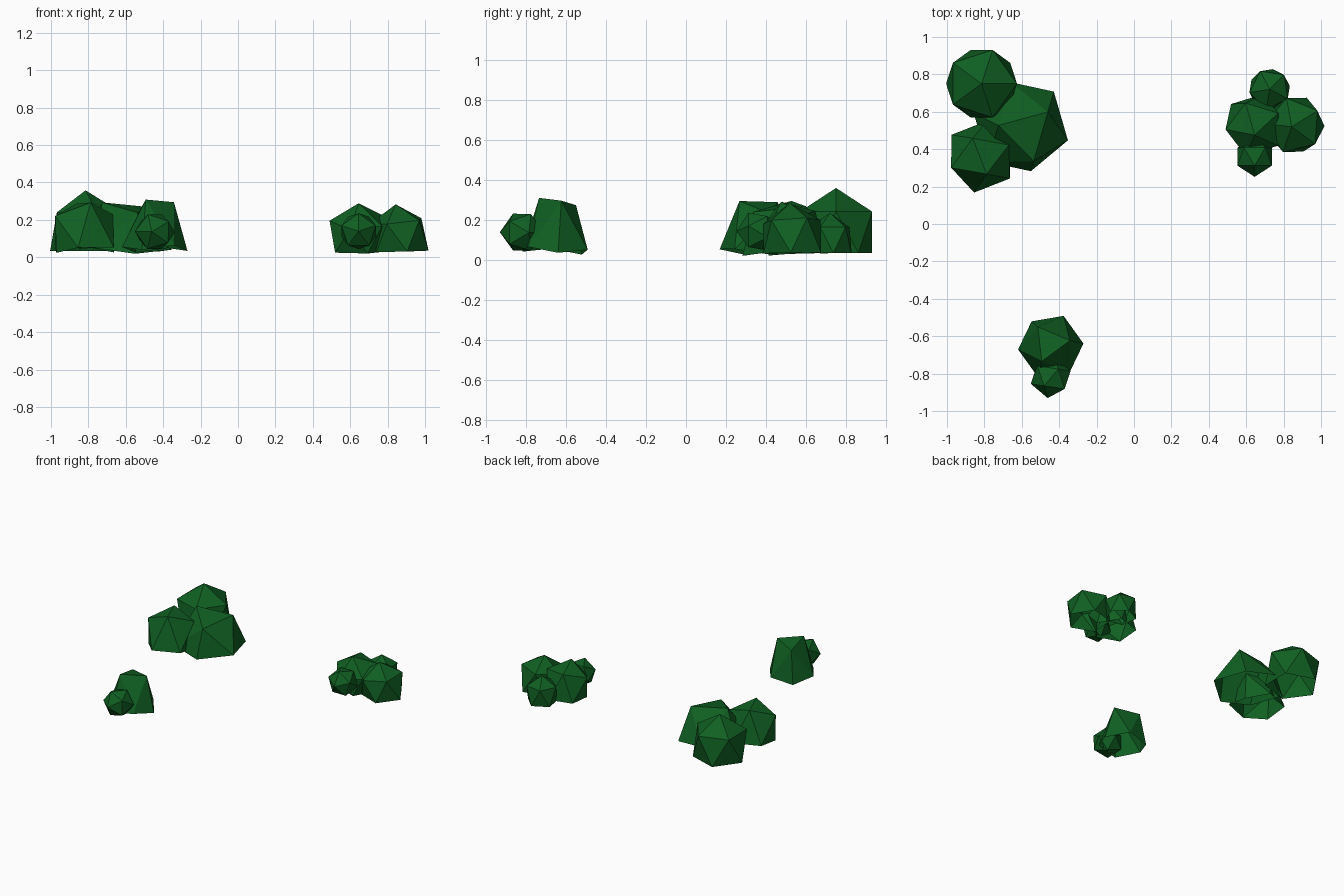
import bpy
import bmesh
from mathutils import Matrix, Vector

default_cube = bpy.data.objects.get("Cube")
if default_cube:
    bpy.data.objects.remove(default_cube, do_unlink=True)

# Leaf colour
leaf = bpy.data.materials.new("dark_leaf_green")
leaf.use_nodes = True
leaf_colour = (0.005, 0.115, 0.016, 1)
leaf.diffuse_color = leaf_colour
shader = next(n for n in leaf.node_tree.nodes if n.type == "BSDF_PRINCIPLED")
shader.inputs["Base Color"].default_value = leaf_colour
shader.inputs["Roughness"].default_value = 0.9

UP = Vector((0, 0, 1))
FRONT = Vector((0, -1, 0))
RIGHT = Vector((-1, 0, 0))
GROUND = 0.028


def facing(corner, neighbour):
    """Rotation that points one corner along `corner`, an adjacent one toward `neighbour`."""
    axis = Vector(corner).normalized()
    side = Vector(neighbour)
    side = (side - axis * side.dot(axis)).normalized()
    return Matrix((side, axis.cross(side), axis)).transposed().to_4x4()


def clump(name, centre, radius, height, corner, neighbour):
    """Twenty-sided foliage clump, left open where it would sink into the ground."""
    bm = bmesh.new()
    bmesh.ops.create_icosphere(bm, subdivisions=1, radius=1)
    bm.transform(facing(corner, neighbour))
    bm.transform(Matrix.Diagonal((radius, radius, height, 1)))
    bm.transform(Matrix.Translation(centre))
    bmesh.ops.recalc_face_normals(bm, faces=bm.faces)
    buried = [v for v in bm.verts if v.co.z < -0.02]
    bmesh.ops.delete(bm, geom=buried, context="VERTS")
    # The open rim rests almost level on the ground
    for vert in bm.verts:
        if vert.is_boundary:
            vert.co.z = GROUND + (vert.co.z - GROUND) * 0.25
    mesh = bpy.data.meshes.new(name)
    bm.to_mesh(mesh)
    bm.free()
    mesh.materials.append(leaf)
    obj = bpy.data.objects.new(name, mesh)
    bpy.context.collection.objects.link(obj)
    return obj


# Large bush at the back right
clump("large_bush_tall_clump", (-0.815, 0.75, 0.145), 0.212, 0.213, UP, -RIGHT)
clump("large_bush_wide_clump", (-0.605, 0.52, 0.08), 0.262, 0.24,
      (0.75, 0.8, -0.2), (0.46, 0.22, 0.75))
clump("large_bush_front_clump", (-0.82, 0.36, 0.12), 0.195, 0.2,
      (-0.16, -0.06, 0.1), (0, -0.1, 0.18))

# Small bush at the front right
clump("small_bush_main_clump", (-0.445, -0.655, 0.095), 0.178, 0.25,
      (1, 0.09, -0.17), (0.5, 0.17, 0.8))
clump("small_bush_front_clump", (-0.445, -0.82, 0.137), 0.112, 0.108,
      (-0.15, -1, 0), (-0.3, 0, 1))

# Medium bush at the back left
clump("medium_bush_main_clump", (0.645, 0.53, 0.12), 0.174, 0.178,
      (0, -0.33, 1), RIGHT)
clump("medium_bush_left_clump", (0.86, 0.53, 0.118), 0.17, 0.166,
      (-0.1, -0.06, 1), (0.8, 0.5, 0))
clump("medium_bush_back_clump", (0.725, 0.72, 0.105), 0.122, 0.128,
      UP, (0.6, 0.6, 0))
clump("medium_bush_front_clump", (0.645, 0.36, 0.14), 0.108, 0.106, FRONT, UP)
